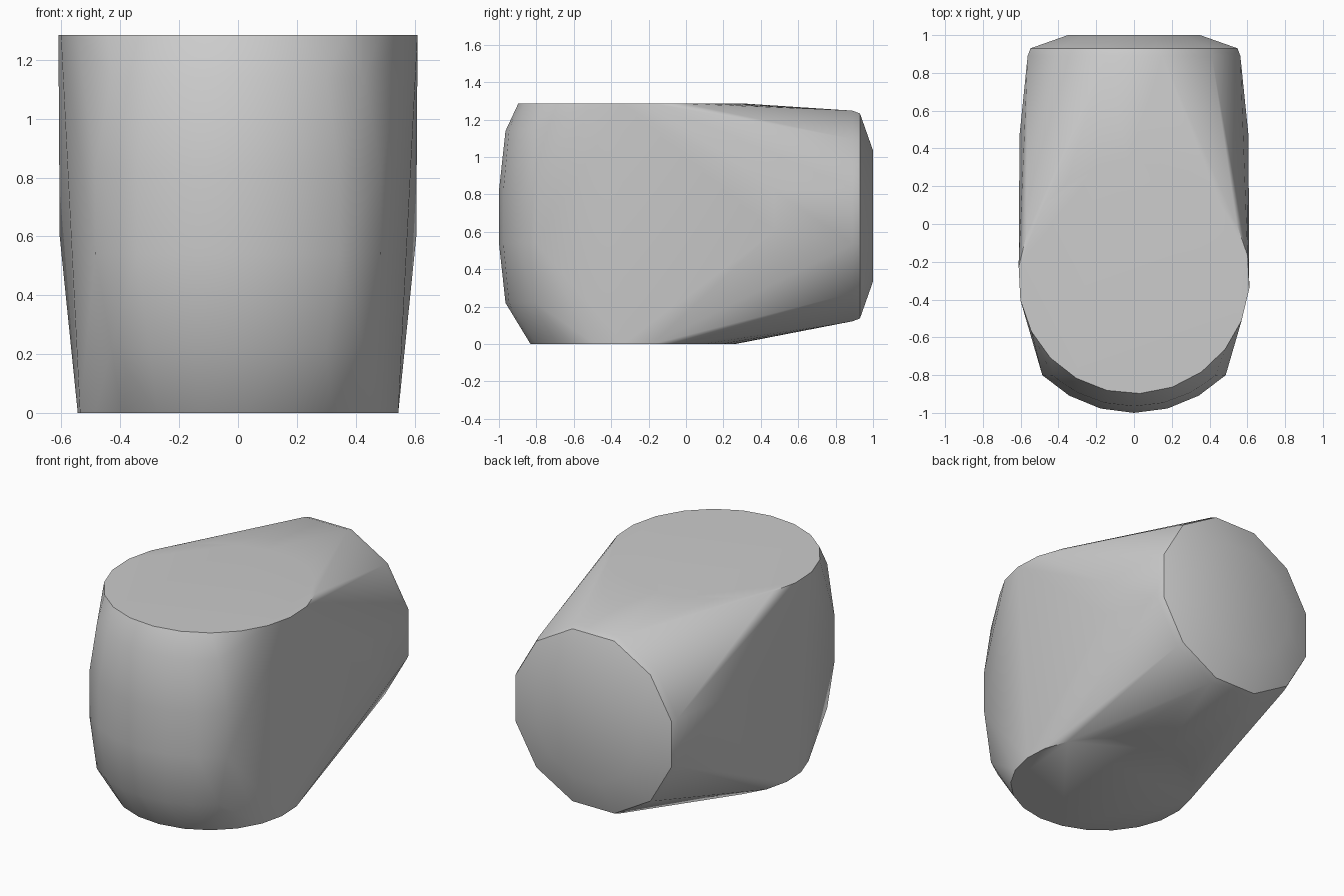
import bpy, bmesh
from math import sin, cos, pi, radians

cube = bpy.data.objects.get("Cube")
if cube:
    bpy.data.objects.remove(cube)

MID_Z = 0.685


def disc(radius, z, sides=22):
    """Horizontal ring for the top and bottom caps."""
    return [(radius * sin(2 * pi * i / sides + 0.05),
             -0.285 - radius * cos(2 * pi * i / sides + 0.05), z)
            for i in range(sides)]


def back_ring(half_width, y, sides=12):
    """Upright ring with flat sides, sized by its half width."""
    r = half_width / cos(pi / sides)
    return [(r * cos(2 * pi * (i + 0.5) / sides), y,
             MID_Z + r * sin(2 * pi * (i + 0.5) / sides)) for i in range(sides)]


def front_arc(radius, spread, z, steps=6):
    """Horizontal arc bulging out of the front."""
    angles = [radians(spread) * (2 * i / steps - 1) for i in range(steps + 1)]
    return [(radius * sin(a), -0.31 - radius * cos(a), z) for a in angles]


# Top and bottom caps
points = disc(0.613, 1.285) + disc(0.547, 0)
# Rounded back end
points += back_ring(0.563, 0.89) + back_ring(0.548, 0.93) + back_ring(0.35, 1.0)
# Bulged front panel
for radius, spread, z in ((0.655, 41, 0.22), (0.69, 44.7, 0.54),
                          (0.69, 44.7, 0.82), (0.655, 41, 1.14)):
    points += front_arc(radius, spread, z)
# Slight fullness of the side walls
points += [(side * 0.606, 0.47, z) for side in (-1, 1) for z in (0.6, 0.82)]

# Wrap everything in one convex skin
bm = bmesh.new()
for p in points:
    bm.verts.new(p)
hull = bmesh.ops.convex_hull(bm, input=bm.verts[:])
loose = [v for v in bm.verts if not v.link_faces]
bmesh.ops.delete(bm, geom=loose, context='VERTS')
bmesh.ops.dissolve_limit(bm, angle_limit=radians(0.5),
                         verts=bm.verts[:], edges=bm.edges[:])
bmesh.ops.recalc_face_normals(bm, faces=bm.faces[:])

mesh = bpy.data.meshes.new("rounded_body")
bm.to_mesh(mesh)
bm.free()
body = bpy.data.objects.new("rounded_body", mesh)
bpy.context.collection.objects.link(body)

# Plain grey finish
grey = bpy.data.materials.new("plain_grey")
grey.use_nodes = True
colour = (0.6, 0.6, 0.6, 1)
grey.diffuse_color = colour
grey.node_tree.nodes["Principled BSDF"].inputs["Base Color"].default_value = colour
mesh.materials.append(grey)

bpy.ops.object.select_all(action='DESELECT')
body.select_set(True)
bpy.context.view_layer.objects.active = body
bpy.ops.object.shade_smooth_by_angle(angle=radians(40))
